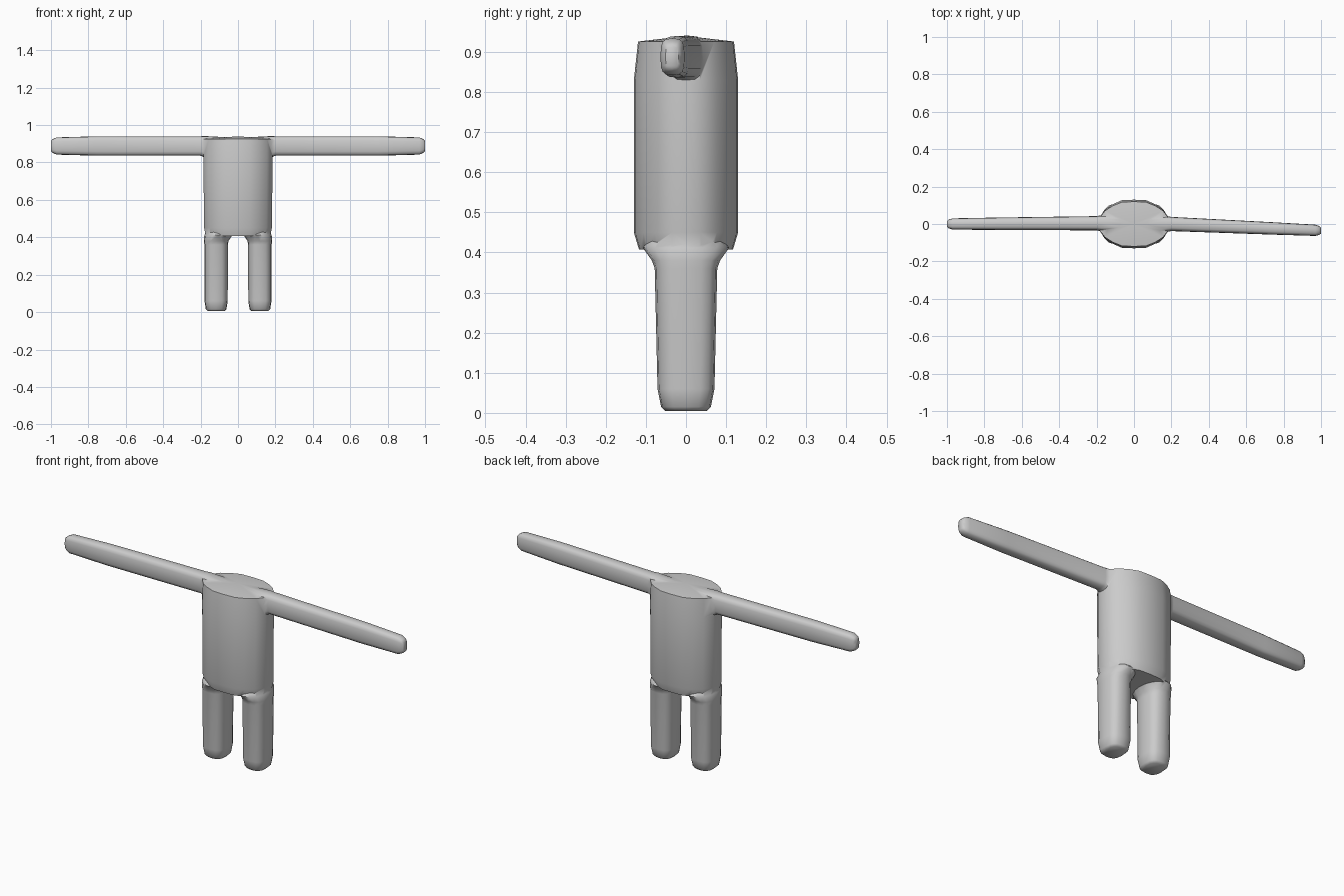
import bpy, bmesh, math
from mathutils import Vector

if "Cube" in bpy.data.objects:
    bpy.data.objects.remove(bpy.data.objects["Cube"])


def ring(hu, hv, n=16, e=0.6):
    """Superellipse outline with half sizes hu, hv (e=1 is an ellipse)."""
    pts = []
    for i in range(n):
        a = 2 * math.pi * i / n
        c, s = math.cos(a), math.sin(a)
        pts.append((hu * math.copysign(abs(c) ** e, c) if abs(c) > 1e-6 else 0,
                    hv * math.copysign(abs(s) ** e, s) if abs(s) > 1e-6 else 0))
    return pts


def loft(name, rings, tip=None):
    """Skin a list of point rings and cap the ends; tip is an optional peak."""
    bm = bmesh.new()
    rows = [[bm.verts.new(p) for p in r] for r in rings]
    n = len(rows[0])
    for a, b in zip(rows, rows[1:]):
        for i in range(n):
            j = (i + 1) % n
            bm.faces.new((a[i], a[j], b[j], b[i]))
    bm.faces.new(rows[0][::-1])
    if tip:
        t = bm.verts.new(tip)
        for i in range(n):
            bm.faces.new((rows[-1][i], rows[-1][(i + 1) % n], t))
    else:
        bm.faces.new(rows[-1])
    bmesh.ops.recalc_face_normals(bm, faces=bm.faces)
    me = bpy.data.meshes.new(name)
    bm.to_mesh(me)
    bm.free()
    ob = bpy.data.objects.new(name, me)
    bpy.context.collection.objects.link(ob)
    return ob


# Torso: lens-shaped cross-section, flat sides where the arms leave
half = [(0.185, 0.035), (0.155, 0.077), (0.113, 0.106), (0.065, 0.127), (0, 0.13)]
quarter_back = [(-x, y) for x, y in half[-2::-1]]
lens = half + quarter_back
lens += [(-x, -y) for x, y in lens]
torso_rows = [(0.407, 0.93, 0.90), (0.45, 0.98, 1.0), (0.83, 1.0, 1.0), (0.926, 1.0, 0.92)]
torso = loft("body", [[(x * sx, y * sy, z) for x, y in lens]
                      for z, sx, sy in torso_rows], tip=(0, 0, 0.94))

# Legs: rounded columns flaring into the torso underside
leg_rows = [  # z, half x, half y, exponent
    (0.005, 0.045, 0.052, 0.75), (0.015, 0.055, 0.062, 0.7), (0.06, 0.062, 0.071, 0.7),
    (0.36, 0.063, 0.078, 0.75), (0.38, 0.066, 0.085, 0.85), (0.412, 0.075, 0.108, 1.0),
    (0.44, 0.06, 0.08, 1.0)]
parts = []
for side, name in ((-1, "left_leg"), (1, "right_leg")):
    parts.append(loft(name, [[(side * (0.117 if z < 0.4 else 0.105) + u, v, z)
                              for u, v in ring(hx, hy, e=e)]
                             for z, hx, hy, e in leg_rows]))

# Arms: long rounded bars, the right one sweeping slightly forward
arm_rows = [  # x, half y, half z, z centre
    (0.06, 0.04, 0.046, 0.889), (0.175, 0.043, 0.058, 0.883), (0.2, 0.038, 0.052, 0.888),
    (0.75, 0.033, 0.052, 0.888), (0.97, 0.030, 0.046, 0.888), (0.99, 0.024, 0.037, 0.888),
    (1.0, 0.016, 0.028, 0.888)]
for side, name in ((-1, "left_arm"), (1, "right_arm")):
    rows = []
    for x, hy, hz, zc in arm_rows:
        t = max(0, (x - 0.2) / 0.8)
        yc = -0.035 * t if side > 0 else 0.004 - 0.004 * t
        rows.append([(side * x, yc + u, zc + v) for u, v in ring(hy, hz)])
    parts.append(loft(name, rows))

# Fuse the limbs into one continuous skin
bpy.context.view_layer.objects.active = torso
for p in parts:
    m = torso.modifiers.new("join_" + p.name, 'BOOLEAN')
    m.operation, m.solver, m.object = 'UNION', 'EXACT', p
    bpy.ops.object.modifier_apply(modifier=m.name)
    bpy.data.objects.remove(p)

bpy.ops.object.select_all(action='DESELECT')
torso.select_set(True)
bpy.ops.object.shade_smooth_by_angle(angle=math.radians(50))
